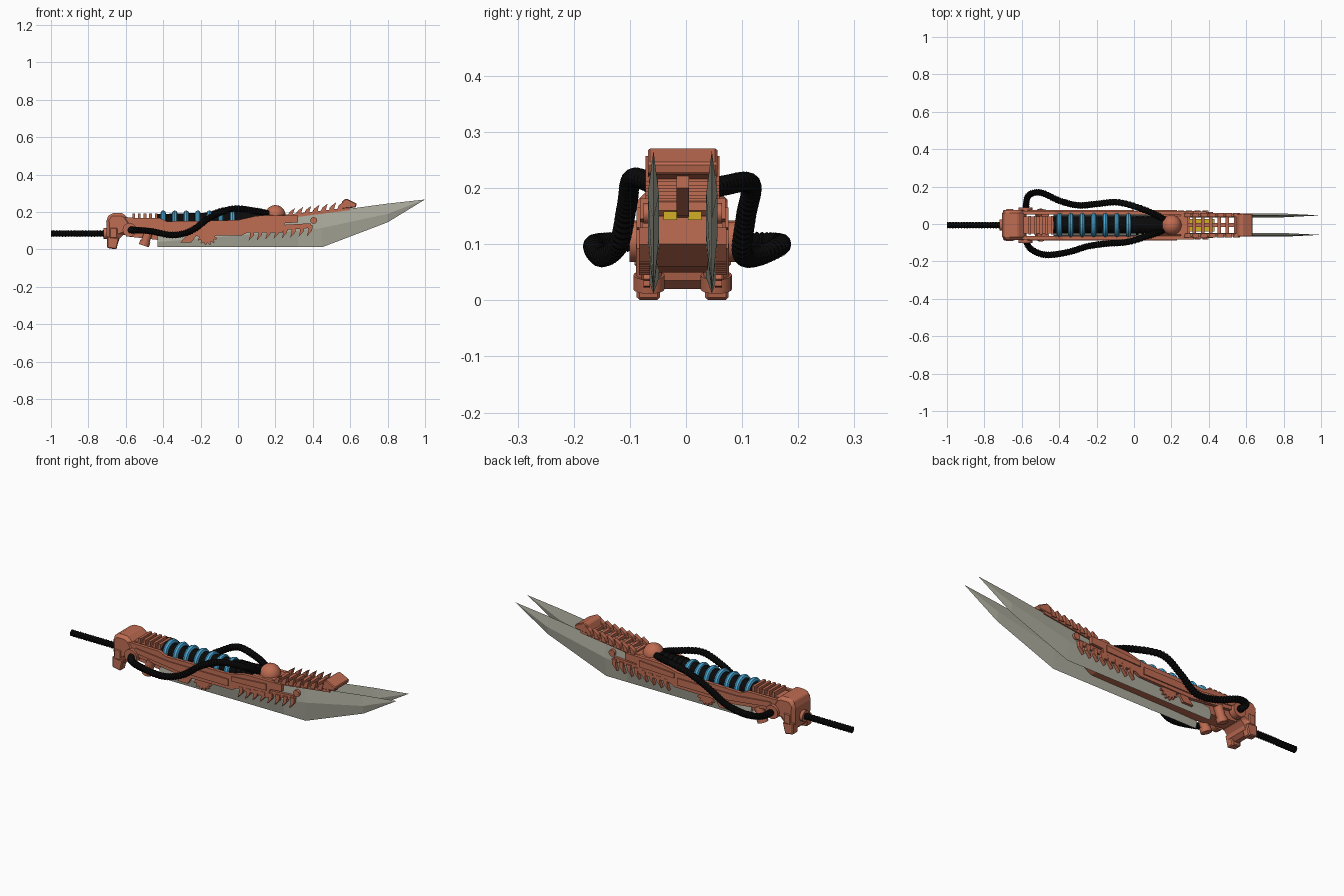
import bpy, bmesh, math
from mathutils import Vector, Matrix

if "Cube" in bpy.data.objects:
    bpy.data.objects.remove(bpy.data.objects["Cube"])

YC = -0.006  # body centre line (the hoses bulge unevenly)


def mat(name, rgb):
    m = bpy.data.materials.new(name)
    m.diffuse_color = (*rgb, 1)
    m.use_nodes = True
    m.node_tree.nodes["Principled BSDF"].inputs["Base Color"].default_value = m.diffuse_color
    return m


COPPER = mat("copper", (0.52, 0.15, 0.085))
STEEL = mat("blade_grey", (0.40, 0.40, 0.33))
BLUE = mat("coil_blue", (0.07, 0.40, 0.68))
BLACK = mat("hose_black", (0.003, 0.003, 0.003))
YELLOW = mat("yellow", (0.65, 0.42, 0.02))


def finish(name, bm, m, smooth=False, bevel=0):
    bmesh.ops.recalc_face_normals(bm, faces=bm.faces)
    me = bpy.data.meshes.new(name)
    bm.to_mesh(me)
    bm.free()
    me.materials.append(m)
    ob = bpy.data.objects.new(name, me)
    bpy.context.collection.objects.link(ob)
    if bevel:
        b = ob.modifiers.new("bevel", 'BEVEL')
        b.width, b.segments = bevel, 1
    if smooth:
        bpy.context.view_layer.objects.active = ob
        ob.select_set(True)
        bpy.ops.object.shade_smooth_by_angle(angle=math.radians(40))
        ob.select_set(False)
    return ob


def add_prism(bm, pts, y0, y1):
    """Extrude an x-z outline from y0 to y1."""
    a = [bm.verts.new((x, YC + y0, z)) for x, z in pts]
    b = [bm.verts.new((x, YC + y1, z)) for x, z in pts]
    bm.faces.new(a)
    bm.faces.new(b[::-1])
    for i in range(len(pts)):
        j = (i + 1) % len(pts)
        bm.faces.new((a[i], a[j], b[j], b[i]))


def prisms(name, outlines, y0, y1, m, mirror=False, bevel=0):
    bm = bmesh.new()
    for pts in outlines:
        add_prism(bm, pts, y0, y1)
        if mirror:
            add_prism(bm, pts, -y1, -y0)
    return finish(name, bm, m, bevel=bevel)


def rect(x0, x1, z0, z1):
    return [(x0, z0), (x1, z0), (x1, z1), (x0, z1)]


def tube(name, path, radius, m, sides=12, ribbed=True, smooth=False):
    """Skin circles along a path, alternating the radius for ribs."""
    bm = bmesh.new()
    rings = []
    for i, p in enumerate(path):
        t = (path[min(i + 1, len(path) - 1)] - path[max(i - 1, 0)]).normalized()
        u = t.cross(Vector((0, 0, 1)) if abs(t.z) < 0.9 else Vector((1, 0, 0))).normalized()
        v = t.cross(u)
        r = radius * (0.82 if ribbed and i % 2 else 1)
        rings.append([bm.verts.new(p + r * (math.cos(a) * u + math.sin(a) * v))
                      for a in (2 * math.pi * k / sides for k in range(sides))])
    for a, b in zip(rings, rings[1:]):
        for k in range(sides):
            bm.faces.new((a[k], a[(k + 1) % sides], b[(k + 1) % sides], b[k]))
    bm.faces.new(rings[0])
    bm.faces.new(rings[-1][::-1])
    return finish(name, bm, m, smooth=smooth)


def spline(pts, steps):
    """Catmull-Rom curve through the points."""
    p = [Vector(q) for q in pts]
    p = [2 * p[0] - p[1]] + p + [2 * p[-1] - p[-2]]
    out = []
    for i in range(1, len(p) - 2):
        a, b, c, d = p[i - 1:i + 3]
        for s in range(steps):
            t = s / steps
            out.append(0.5 * (2 * b + (c - a) * t + (2 * a - 5 * b + 4 * c - d) * t * t
                              + (3 * b - a - 3 * c + d) * t ** 3))
    return out + [p[-2]]


def rod(name, a, b, r, m, sides=16):
    return tube(name, [Vector(a), Vector(b)], r, m, sides, ribbed=False, smooth=True)


# Twin blades with a raised ridge: stations are x, lower edge, ridge, upper edge
stations = [(-0.43, 0.012, 0.04, 0.08), (0.32, 0.012, 0.10, 0.185),
            (0.45, 0.012, 0.115, 0.198), (0.80, 0.145, 0.19, 0.245)]
for side, label in ((-1, "front"), (1, "back")):
    bm = bmesh.new()
    y = YC + side * 0.052
    rows = [[bm.verts.new(c) for c in ((x, y, lo), (x, y - 0.01, mid), (x, y, hi), (x, y + 0.01, mid))]
            for x, lo, mid, hi in stations]
    tip = bm.verts.new((1.0, y, 0.267))
    bm.faces.new(rows[0])
    for a, b in zip(rows, rows[1:]):
        for k in range(4):
            bm.faces.new((a[k], a[(k + 1) % 4], b[(k + 1) % 4], b[k]))
    for k in range(4):
        bm.faces.new((rows[-1][k], rows[-1][(k + 1) % 4], tip))
    finish(label + "_blade", bm, STEEL)

# Rear handle rod and butt housing
tube("handle_rod", [Vector((-1 + 0.31 * i / 40, YC, 0.085)) for i in range(41)], 0.018, BLACK)
prisms("butt_housing", [[(-0.70, 0.02), (-0.645, 0.02), (-0.63, 0.07), (-0.59, 0.085), (-0.57, 0.14),
                         (-0.60, 0.185), (-0.625, 0.195), (-0.68, 0.195), (-0.705, 0.165)]],
       -0.08, 0.08, COPPER, bevel=0.016)
prisms("butt_feet", [[(-0.70, 0.008), (-0.65, 0.0), (-0.635, 0.06), (-0.70, 0.07)]],
       0.04, 0.082, COPPER, mirror=True, bevel=0.005)
prisms("butt_side_plate", [rect(-0.685, -0.645, 0.06, 0.115)], 0.078, 0.086, COPPER, mirror=True, bevel=0.004)
rod("handle_collar", (-0.72, YC, 0.085), (-0.69, YC, 0.085), 0.03, COPPER)

# Inner frame
prisms("inner_body", [[(-0.60, 0.07), (-0.42, 0.05), (0.22, 0.06), (0.30, 0.10), (0.30, 0.15),
                       (0.12, 0.165), (-0.02, 0.11), (-0.42, 0.11), (-0.43, 0.165), (-0.60, 0.17)]],
       -0.045, 0.045, COPPER)
rod("coil_core", (-0.43, YC, 0.143), (0.17, YC, 0.16), 0.046, BLACK, 20)

# Blue coil rings
for i in range(7):
    bpy.ops.mesh.primitive_torus_add(major_radius=0.052, minor_radius=0.014, major_segments=28, minor_segments=8,
                                     location=(-0.40 + i * 0.0617, YC, 0.143), rotation=(0, math.pi / 2, 0))
    ob = bpy.context.object
    ob.name = "coil_ring_%d" % (i + 1)
    ob.data.materials.append(BLUE)
    bpy.ops.object.shade_smooth_by_angle()
for i in range(5):
    x = 0.01 + i * 0.03
    rod("core_rib_%d" % (i + 1), (x, YC, 0.155), (x + 0.014, YC, 0.155), 0.052, BLACK, 20)

# Side armour rails
prisms("side_rail", [[(-0.62, 0.10), (-0.53, 0.10), (-0.30, 0.072), (0.02, 0.075), (0.05, 0.09), (0.24, 0.09),
                      (0.25, 0.14), (0.32, 0.145), (0.32, 0.182), (0.10, 0.18), (0.0, 0.157),
                      (-0.38, 0.15), (-0.42, 0.168), (-0.62, 0.17)]], 0.058, 0.076, COPPER, mirror=True)
prisms("side_rail_ridge", [[(-0.58, 0.125), (-0.30, 0.092), (0.0, 0.092), (0.0, 0.13), (-0.36, 0.13), (-0.56, 0.15)],
                           [(0.02, 0.125), (0.23, 0.13), (0.23, 0.165), (0.02, 0.15)]],
       0.074, 0.082, COPPER, mirror=True)
prisms("fang_rail", [[(0.05, 0.09), (0.39, 0.115), (0.39, 0.14), (0.05, 0.12)]], 0.058, 0.072, COPPER, mirror=True)

# Hanging fangs along both sides
fangs = []
for i in range(8):
    x, z = 0.062 + i * 0.0445, 0.105 + i * 0.0035
    fangs.append([(x, z), (x + 0.026, z), (x + 0.022, z - 0.03), (x - 0.006, z - 0.06), (x + 0.003, z - 0.03)])
prisms("side_fangs", fangs, 0.058, 0.078, COPPER, mirror=True)
for s in (-1, 1):
    rod("blade_rivet", (0.405, YC + s * 0.05, 0.155), (0.405, YC + s * 0.07, 0.155), 0.018, COPPER)

# Half gear and wedge below the rail
gear = []
for i in range(29):
    a = math.pi + math.pi * i / 28
    r = 0.056 if i % 4 < 2 else 0.044
    gear.append((-0.165 + r * math.cos(a), 0.078 + r * math.sin(a)))
prisms("half_gear", [gear], 0.058, 0.07, COPPER, mirror=True)
prisms("lower_wedge", [[(-0.31, 0.036), (-0.25, 0.036), (-0.22, 0.08), (-0.27, 0.08)]],
       0.058, 0.074, COPPER, mirror=True)

# Hose sockets and angled nozzles
for s in (-1, 1):
    rod("hose_socket", (-0.58, YC + s * 0.06, 0.105), (-0.58, YC + s * 0.095, 0.105), 0.037, COPPER)
    rod("nozzle", (-0.475, YC + s * 0.06, 0.10), (-0.50, YC + s * 0.06, 0.03), 0.023, COPPER)
    rod("nozzle_cap", (-0.495, YC + s * 0.06, 0.045), (-0.503, YC + s * 0.06, 0.02), 0.028, COPPER)

# Ribbed vents on the rear top
prisms("rear_vents", [rect(-0.565 + i * 0.03, -0.55 + i * 0.03, 0.16, 0.192) for i in range(5)],
       -0.05, 0.05, COPPER)

# Ball joint feeding the hoses
prisms("ball_mount", [[(0.11, 0.15), (0.29, 0.15), (0.29, 0.185), (0.13, 0.185)]], -0.06, 0.06, COPPER, bevel=0.01)
bpy.ops.mesh.primitive_uv_sphere_add(segments=24, ring_count=14, radius=0.054, location=(0.2, YC, 0.183))
ball = bpy.context.object
ball.name = "ball_joint"
ball.data.materials.append(COPPER)
bpy.ops.object.shade_smooth_by_angle()

# Ribbed hoses
tube("front_hose", spline([(0.17, -0.03, 0.19), (0.10, -0.055, 0.205), (-0.03, -0.095, 0.217), (-0.15, -0.105, 0.17),
                           (-0.25, -0.12, 0.10), (-0.35, -0.15, 0.077), (-0.47, -0.165, 0.098),
                           (-0.55, -0.135, 0.103), (-0.58, -0.085, 0.105)], 16), 0.0185, BLACK)
tube("back_hose", spline([(0.17, 0.02, 0.19), (0.07, 0.07, 0.205), (-0.08, 0.115, 0.207), (-0.2, 0.107, 0.15),
                          (-0.3, 0.10, 0.085), (-0.4, 0.125, 0.078), (-0.5, 0.168, 0.098),
                          (-0.565, 0.15, 0.103), (-0.58, 0.075, 0.105)], 16), 0.0185, BLACK)

# Top ladder: rungs, side teeth, spine and yellow cells
rungs, teeth = [], []
for i in range(7):
    x, z = 0.27 + i * 0.044, 0.175 + i * 0.006
    rungs.append(rect(x, x + 0.018, z, z + 0.018))
    teeth.append([(x - 0.006, z), (x + 0.022, z), (x + 0.026, z + 0.022), (x + 0.034, z + 0.046), (x + 0.006, z + 0.026)])
prisms("top_rungs", rungs, -0.05, 0.05, COPPER)
prisms("top_teeth", teeth, 0.044, 0.066, COPPER, mirror=True)
prisms("top_spine", [[(0.25, 0.145), (0.44, 0.15), (0.60, 0.20), (0.60, 0.222), (0.25, 0.18)]], -0.011, 0.011, COPPER)
prisms("tooth_rail", [[(0.25, 0.165), (0.60, 0.21), (0.60, 0.225), (0.25, 0.185)]], 0.046, 0.06, COPPER, mirror=True)
prisms("yellow_cells", [rect(0.30, 0.43, 0.143, 0.158)], 0.010, 0.034, YELLOW, mirror=True)

# Front sight block
prisms("sight_block", [[(0.54, 0.215), (0.63, 0.225), (0.635, 0.245), (0.58, 0.272), (0.56, 0.262)]],
       -0.062, 0.062, COPPER, bevel=0.004)
